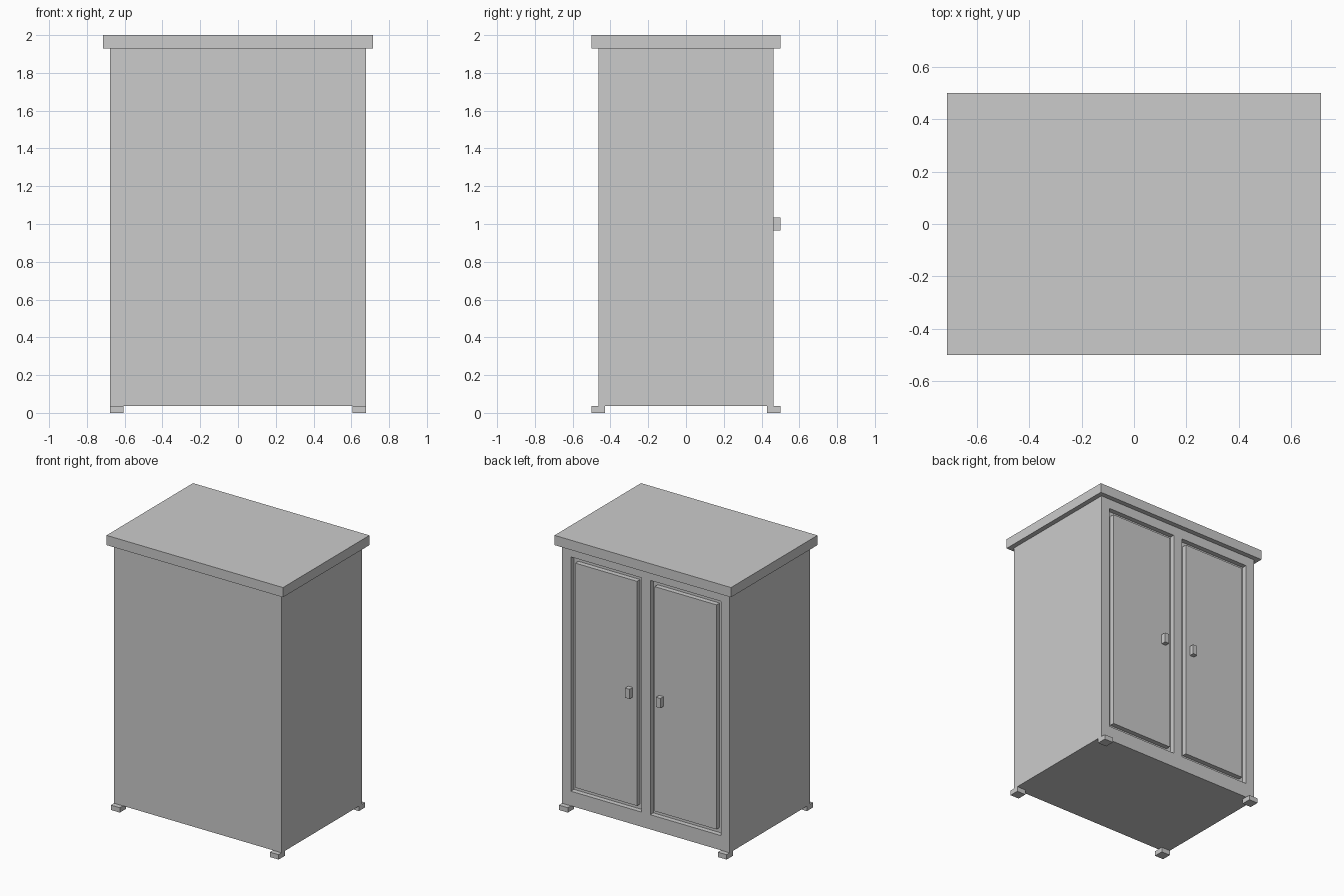
import bpy
import bmesh
from mathutils import Vector

if "Cube" in bpy.data.objects:
    bpy.data.objects.remove(bpy.data.objects["Cube"])

U = 2 / 56  # every part sits on this module; the doors face +y


def box(name, lo, hi):
    """Box between two corners given in modules."""
    lo, hi = Vector(lo) * U, Vector(hi) * U
    mesh = bpy.data.meshes.new(name)
    bm = bmesh.new()
    bmesh.ops.create_cube(bm, size=1)
    bmesh.ops.scale(bm, vec=hi - lo, verts=bm.verts)
    bmesh.ops.translate(bm, vec=(lo + hi) / 2, verts=bm.verts)
    bm.to_mesh(mesh)
    bm.free()
    obj = bpy.data.objects.new(name, mesh)
    bpy.context.collection.objects.link(obj)
    return obj


def mirrored_box(name, x0, x1, y0, y1, z0, z1, side):
    """Box on the +x side (side = 1) or its mirror image (side = -1)."""
    xs = sorted((x0 * side, x1 * side))
    return box(name, (xs[0], y0, z0), (xs[1], y1, z1))


# Cabinet body and overhanging top
body = box("cabinet_body", (-19, -13, 1), (19, 13, 54))
box("cabinet_top", (-20, -14, 54), (20, 14, 56))

for side, label in ((1, "right"), (-1, "left")):
    # Door recess cut one module deep into the body
    cutter = mirrored_box(f"{label}_door_cutter", 1, 17, 12, 14, 4, 52, side)
    cutter.hide_render = True
    cutter.hide_set(True)
    cut = body.modifiers.new(f"{label}_door_recess", "BOOLEAN")
    cut.operation = "DIFFERENCE"
    cut.solver = "EXACT"
    cut.object = cutter

    # Door panel flush with the body, leaving a groove all round, and its handle
    mirrored_box(f"{label}_door_panel", 2, 16, 12, 13, 5, 51, side)
    mirrored_box(f"{label}_handle", 3, 4, 13, 14, 27, 29, side)

    # Feet, jutting out past the body in y
    mirrored_box(f"{label}_door_side_foot", 17, 19, 12, 14, 0, 1, side)
    mirrored_box(f"{label}_plain_side_foot", 17, 19, -14, -12, 0, 1, side)
